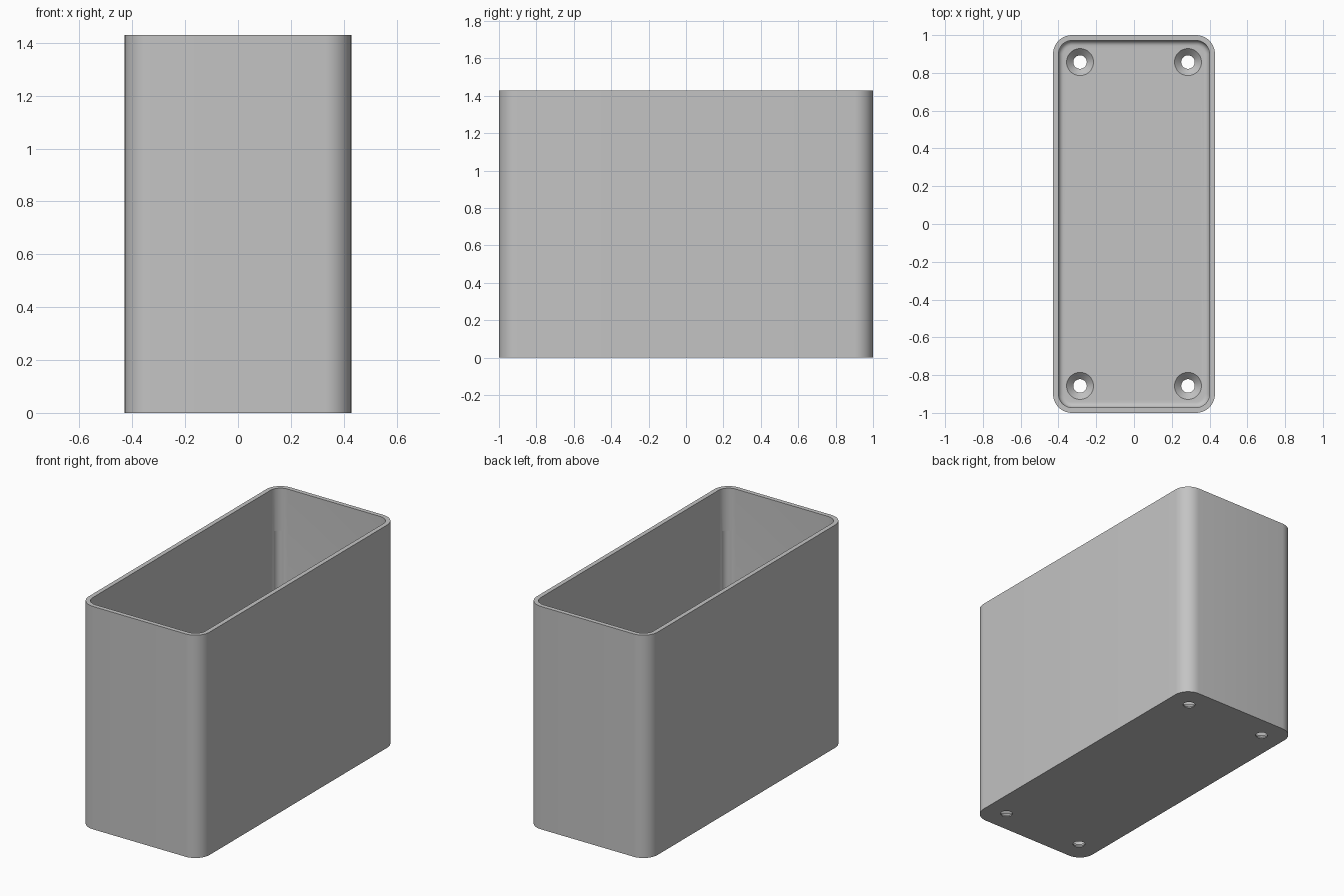
import bpy, bmesh, math

cube = bpy.data.objects.get("Cube")
if cube:
    bpy.data.objects.remove(cube, do_unlink=True)

U = 1 / 70                     # one small unit; the box is 60 x 140 x 100
HX, HY, H = 30 * U, 70 * U, 100 * U
WALL, FLOOR, RADIUS = 2 * U, 3 * U, 7 * U
FILLET = 2 * U

grey = bpy.data.materials.new("plain grey")
grey.use_nodes = True
color = (0.55, 0.55, 0.55, 1)
grey.diffuse_color = color
grey.node_tree.nodes["Principled BSDF"].inputs["Base Color"].default_value = color


def make_object(name, bm):
    bmesh.ops.recalc_face_normals(bm, faces=bm.faces)
    mesh = bpy.data.meshes.new(name)
    bm.to_mesh(mesh)
    bm.free()
    mesh.materials.append(grey)
    obj = bpy.data.objects.new(name, mesh)
    bpy.context.collection.objects.link(obj)
    return obj


def loft(bm, rings):
    """Join equal rings of points and cap both ends."""
    loops = [[bm.verts.new(p) for p in ring] for ring in rings]
    for a, b in zip(loops, loops[1:]):
        for i in range(len(a)):
            j = (i + 1) % len(a)
            bm.faces.new((a[i], a[j], b[j], b[i]))
    bm.faces.new(loops[0])
    bm.faces.new(loops[-1])


def rounded_ring(inset, z, steps=10):
    r = RADIUS - inset
    points = []
    for quarter, (sx, sy) in enumerate(((1, 1), (-1, 1), (-1, -1), (1, -1))):
        for k in range(steps + 1):
            a = (quarter + k / steps) * math.pi / 2
            points.append((sx * (HX - RADIUS) + r * math.cos(a),
                           sy * (HY - RADIUS) + r * math.sin(a), z))
    return points


def circle_ring(x, y, r, z, n=40):
    return [(x + r * math.cos(math.tau * k / n),
             y + r * math.sin(math.tau * k / n), z) for k in range(n)]


# Open box: outer wall, rim, inner wall and rounded inner floor edge
rings = [rounded_ring(0, 0), rounded_ring(0, H), rounded_ring(WALL, H)]
for k in range(7):
    a = k / 6 * math.pi / 2
    rings.append(rounded_ring(WALL + FILLET * (1 - math.cos(a)),
                              FLOOR + FILLET * (1 - math.sin(a))))
bm = bmesh.new()
loft(bm, rings)
box = make_object("open_box", bm)

# Countersunk screw holes and shallow corner reliefs, four of each
holes, reliefs = bmesh.new(), bmesh.new()
for sx in (-1, 1):
    for sy in (-1, 1):
        x, y = sx * 20 * U, sy * 60 * U
        loft(holes, [circle_ring(x, y, r * U, z * U) for r, z in
                     ((2.5, -1), (2.5, 0.5), (5, 3), (5, 3.5))])
        x, y = sx * (HX - RADIUS + 1.9 * U), sy * (HY - RADIUS + 1.9 * U)
        loft(reliefs, [circle_ring(x, y, 2.7 * U, z * U) for z in (6, 81)])

for name, cutter_bm in (("screw_hole_cutter", holes), ("corner_relief_cutter", reliefs)):
    cutter = make_object(name, cutter_bm)
    mod = box.modifiers.new(name, 'BOOLEAN')
    mod.operation, mod.solver, mod.object = 'DIFFERENCE', 'EXACT', cutter
    bpy.ops.object.select_all(action='DESELECT')
    box.select_set(True)
    bpy.context.view_layer.objects.active = box
    bpy.ops.object.modifier_apply(modifier=name)
    bpy.data.objects.remove(cutter, do_unlink=True)

bpy.ops.object.shade_smooth_by_angle(angle=math.radians(30))
